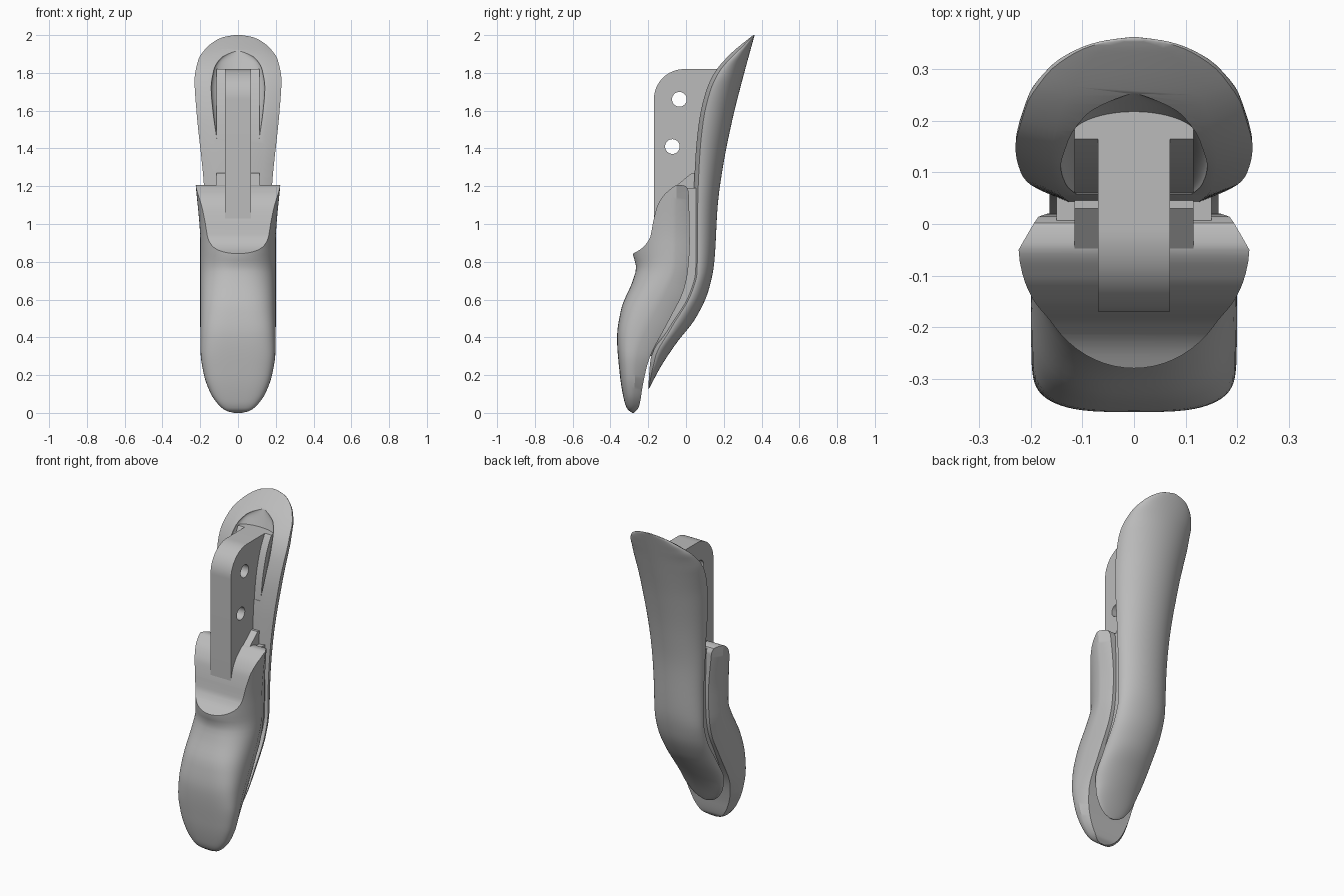
import bpy, bmesh, math
from mathutils import Matrix

if "Cube" in bpy.data.objects:
    bpy.data.objects.remove(bpy.data.objects["Cube"], do_unlink=True)

# One plain grey for everything
grey = bpy.data.materials.new("plain_grey")
grey.use_nodes = True
colour = (0.5, 0.5, 0.5, 1)
grey.diffuse_color = colour
grey.node_tree.nodes["Principled BSDF"].inputs["Base Color"].default_value = colour


def smooth_curve(*points):
    """Return a monotone cubic function through (position, value) points."""
    xs, ys = zip(*points)
    last = len(xs) - 1
    slopes = [(ys[i + 1] - ys[i]) / (xs[i + 1] - xs[i]) for i in range(last)]
    tangents = [slopes[0]]
    for before, after in zip(slopes, slopes[1:]):
        same = before * after > 0
        tangents.append(2 * before * after / (before + after) if same else 0)
    tangents.append(slopes[-1])

    def value(x):
        x = min(max(x, xs[0]), xs[-1])
        i = max(k for k in range(last) if xs[k] <= x)
        span = xs[i + 1] - xs[i]
        t = (x - xs[i]) / span
        ease = t * t * (3 - 2 * t)
        return (ys[i] + (ys[i + 1] - ys[i]) * ease
                + span * t * (1 - t) * ((1 - t) * tangents[i] - t * tangents[i + 1]))
    return value


def make_object(name, bm):
    bmesh.ops.recalc_face_normals(bm, faces=bm.faces)
    mesh = bpy.data.meshes.new(name)
    bm.to_mesh(mesh)
    bm.free()
    mesh.materials.append(grey)
    obj = bpy.data.objects.new(name, mesh)
    bpy.context.collection.objects.link(obj)
    return obj


def loft(name, section, bottom, top, rings=64):
    """Skin outlines stacked in height, packed closer towards both ends."""
    bm = bmesh.new()
    loops = []
    for k in range(rings + 1):
        z = bottom + (top - bottom) * (1 - math.cos(math.pi * k / rings)) / 2
        loops.append([bm.verts.new((x, y, z)) for x, y in section(z)])
    count = len(loops[0])
    for low, high in zip(loops, loops[1:]):
        for i in range(count):
            j = (i + 1) % count
            bm.faces.new((low[i], low[j], high[j], high[i]))
    bm.faces.new(loops[0])
    bm.faces.new(loops[-1])
    return make_object(name, bm)


def side_extrusion(name, outline, half_width):
    """Extrude a (y, z) outline evenly to both sides."""
    bm = bmesh.new()
    face = bm.faces.new([bm.verts.new((-half_width, y, z)) for y, z in outline])
    moved = bmesh.ops.extrude_face_region(bm, geom=[face])["geom"]
    verts = [v for v in moved if isinstance(v, bmesh.types.BMVert)]
    bmesh.ops.translate(bm, verts=verts, vec=(2 * half_width, 0, 0))
    return make_object(name, bm)


def cut(obj, cutter):
    mod = obj.modifiers.new("cut", "BOOLEAN")
    mod.operation = "DIFFERENCE"
    mod.solver = "EXACT"
    mod.object = cutter
    bpy.context.view_layer.objects.active = obj
    bpy.ops.object.modifier_apply(modifier=mod.name)
    bpy.data.objects.remove(cutter, do_unlink=True)


def arc(half_width, middle, reach, power=2, steps=32):
    """Half superellipse from +x to -x, bulging from middle to reach in y."""
    points = []
    for i in range(steps + 1):
        a = math.pi * i / steps
        c, s = math.cos(a), max(math.sin(a), 0)
        x = math.copysign(abs(c) ** (2 / power), c) * half_width
        points.append((x, middle + (reach - middle) * s ** (2 / power)))
    return points


# Front body: bulging front, chamfered flat back
body_front = smooth_curve((0, -.285), (.02, -.31), (.06, -.326), (.2, -.35), (.4, -.365),
                          (.55, -.343), (.7, -.282), (.77, -.264), (.84, -.28), (1.25, -.29))
body_back = smooth_curve((0, -.275), (.03, -.25), (.15, -.228), (.27, -.2), (.5, -.085),
                         (.65, -.012), (.75, .01), (.9, .02), (1.25, .012))
body_width = smooth_curve((0, .02), (.01, .06), (.04, .1), (.1, .143), (.2, .18),
                          (.32, .198), (.5, .2), (.9, .2), (1.22, .225))
body_ridge = smooth_curve((0, -.28), (.3, -.26), (.5, -.18), (.65, -.1), (.78, -.055), (1.2, -.05))
body_power = smooth_curve((.45, 3.5), (.82, 2))


def body_section(z):
    w = body_width(z)
    points = arc(w, body_ridge(z), body_front(z), body_power(z))
    return points + [(-.84 * w, body_back(z)), (.84 * w, body_back(z))]


body = loft("front_body", body_section, 0, 1.25)

# Scooped top of the front body, with a sharp lip
scoop = smooth_curve((-.29, .838), (-.28, .843), (-.23, .875), (-.19, .93), (-.172, 1.02),
                     (-.15, 1.1), (-.1, 1.17), (-.04, 1.207), (0, 1.2), (.015, 1.17))
scoop_line = [(-.29 + .305 * i / 48, scoop(-.29 + .305 * i / 48)) for i in range(49)]
cut(body, side_extrusion("scoop_cutter",
                         [(-.5, .838)] + scoop_line + [(.1, 1.17), (.1, 1.5), (-.5, 1.5)], .5))

# Back shell: long curved D section with a chamfered rim
shell_front = smooth_curve((.13, -.2), (.28, -.188), (.45, -.1), (.63, .005), (.75, .037),
                           (1.1, .04), (1.35, .05), (1.55, .07), (1.7, .105), (1.8, .15),
                           (1.9, .235), (2, .355))
shell_back = smooth_curve((.13, -.195), (.25, -.13), (.37, -.05), (.5, .05), (.65, .12),
                          (.8, .15), (1.1, .168), (1.3, .195), (1.55, .245), (1.75, .295), (2, .363))
shell_width = smooth_curve((.13, .015), (.145, .055), (.18, .095), (.25, .135), (.38, .162),
                           (.9, .165), (1.2, .18), (1.6, .22), (1.76, .23), (1.87, .21),
                           (1.93, .17), (1.97, .12), (1.99, .075), (2, .02))


def shell_section(z):
    w, front, back = shell_width(z), shell_front(z), shell_back(z)
    rim = min(.022, .3 * (back - front))
    return arc(w, front + rim, back) + [(-.7 * w, front), (.7 * w, front)]


shell = loft("back_shell", shell_section, .13, 2, 80)

# Arched pocket in the upper shell
pocket_width = smooth_curve((1.45, .112), (1.6, .133), (1.72, .142), (1.82, .127),
                            (1.88, .09), (1.91, .05), (1.925, .01))
pocket_back = smooth_curve((1.45, .09), (1.6, .14), (1.72, .18), (1.82, .218), (1.925, .256))


def pocket_section(z):
    w, middle = pocket_width(z), min(shell_front(z), pocket_back(z) - .03)
    return arc(w, middle, pocket_back(z)) + [(-w, middle - .2), (w, middle - .2)]


cut(shell, loft("pocket_cutter", pocket_section, 1.45, 1.925, 32))


def block_section(half_width, front, back):
    return [(half_width, front), (half_width, back), (-half_width, back), (-half_width, front)]


# Core standing inside the pocket, flush with the shell front
core = loft("pocket_core", lambda z: block_section(
    .115, shell_front(z) + .002, shell_front(z) + .08), 1.35, 1.82, 24)

# Narrow seam filling between front body and back shell
seam_width = smooth_curve((.3, .08), (.42, .135), (.6, .145), (1.2, .15))
seam = loft("seam_filler", lambda z: block_section(
    seam_width(z), body_back(z) - .03, shell_front(z) + .03), .3, 1.19, 40)

# Sloped spacer under the plate
spacer = side_extrusion("spacer_block", [(.06, 1.0), (.06, 1.27), (.03, 1.27),
                                         (-.055, 1.2), (-.055, 1.0)], .115)

# Upright plate with one rounded corner and two through holes
radius = .16
corner = [(-.17 + radius - radius * math.cos(a), 1.82 - radius + radius * math.sin(a))
          for a in (math.pi / 2 * i / 16 for i in range(17))]
lower_back = [(shell_front(z) + .06, z) for z in (1.8, 1.7, 1.55, 1.35, 1.0)]
plate = side_extrusion("upright_plate", [(-.17, 1.0)] + corner + [(.2, 1.82)] + lower_back, .07)
for y, z in ((-.035, 1.66), (-.072, 1.41)):
    bm = bmesh.new()
    turn = Matrix.Translation((0, y, z)) @ Matrix.Rotation(math.pi / 2, 4, "Y")
    bmesh.ops.create_cone(bm, cap_ends=True, segments=32, radius1=.039, radius2=.039,
                          depth=.5, matrix=turn)
    cut(plate, make_object("hole_cutter", bm))

# Smooth shading with crisp edges
bpy.ops.object.select_all(action="DESELECT")
for obj in (body, shell, core, seam, spacer, plate):
    obj.select_set(True)
bpy.context.view_layer.objects.active = body
bpy.ops.object.shade_smooth_by_angle(angle=math.radians(30))
